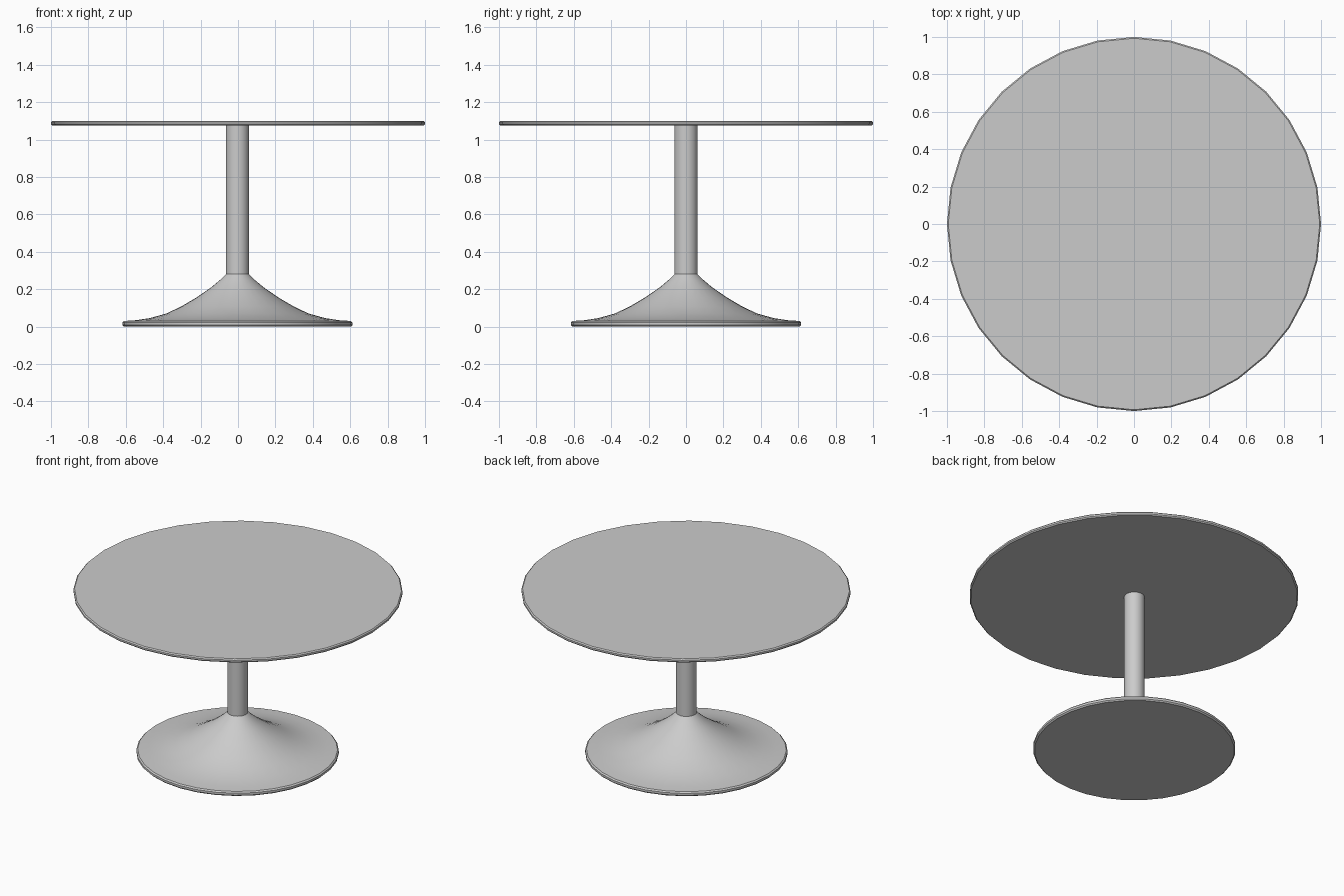
import bpy, bmesh, math

if "Cube" in bpy.data.objects:
    bpy.data.objects.remove(bpy.data.objects["Cube"])

SIDES = 32

def lathe(name, profile, offset=(0, 0)):
    """Revolve (radius, z) points, listed bottom to top, and cap both ends."""
    bm = bmesh.new()
    rings = []
    for r, z in profile:
        rings.append([bm.verts.new((offset[0] + r * math.cos(math.tau * i / SIDES),
                                    offset[1] + r * math.sin(math.tau * i / SIDES), z))
                      for i in range(SIDES)])
    for a, b in zip(rings, rings[1:]):
        for i in range(SIDES):
            j = (i + 1) % SIDES
            bm.faces.new((a[i], a[j], b[j], b[i]))
    bm.faces.new(rings[0][::-1])
    bm.faces.new(rings[-1])
    mesh = bpy.data.meshes.new(name)
    bm.to_mesh(mesh)
    bm.free()
    obj = bpy.data.objects.new(name, mesh)
    bpy.context.collection.objects.link(obj)
    bpy.ops.object.select_all(action='DESELECT')
    obj.select_set(True)
    bpy.context.view_layer.objects.active = obj
    bpy.ops.object.shade_smooth_by_angle(angle=math.radians(40))
    return obj

def disc_edge(radius, z0, z1, bevel):
    """Profile of a thin disc with a softened rim."""
    return [(radius - bevel, z0), (radius, z0 + bevel),
            (radius, z1 - bevel), (radius - bevel, z1)]

# Round top with a softened rim
lathe("table_top", disc_edge(1.0, 1.075, 1.10, 0.007))

# Flared trumpet foot with a thin rim, running up into the column
foot = disc_edge(0.615, 0.0, 0.03, 0.008)
flare = [(0.545, 0.034), (0.47, 0.045), (0.38, 0.07), (0.30, 0.108),
         (0.22, 0.155), (0.14, 0.21), (0.09, 0.252), (0.062, 0.28)]
lathe("pedestal_base", foot + flare, (-0.003, 0))

# Straight column
lathe("column", [(0.062, 0.28), (0.062, 1.076)], (-0.003, 0))
